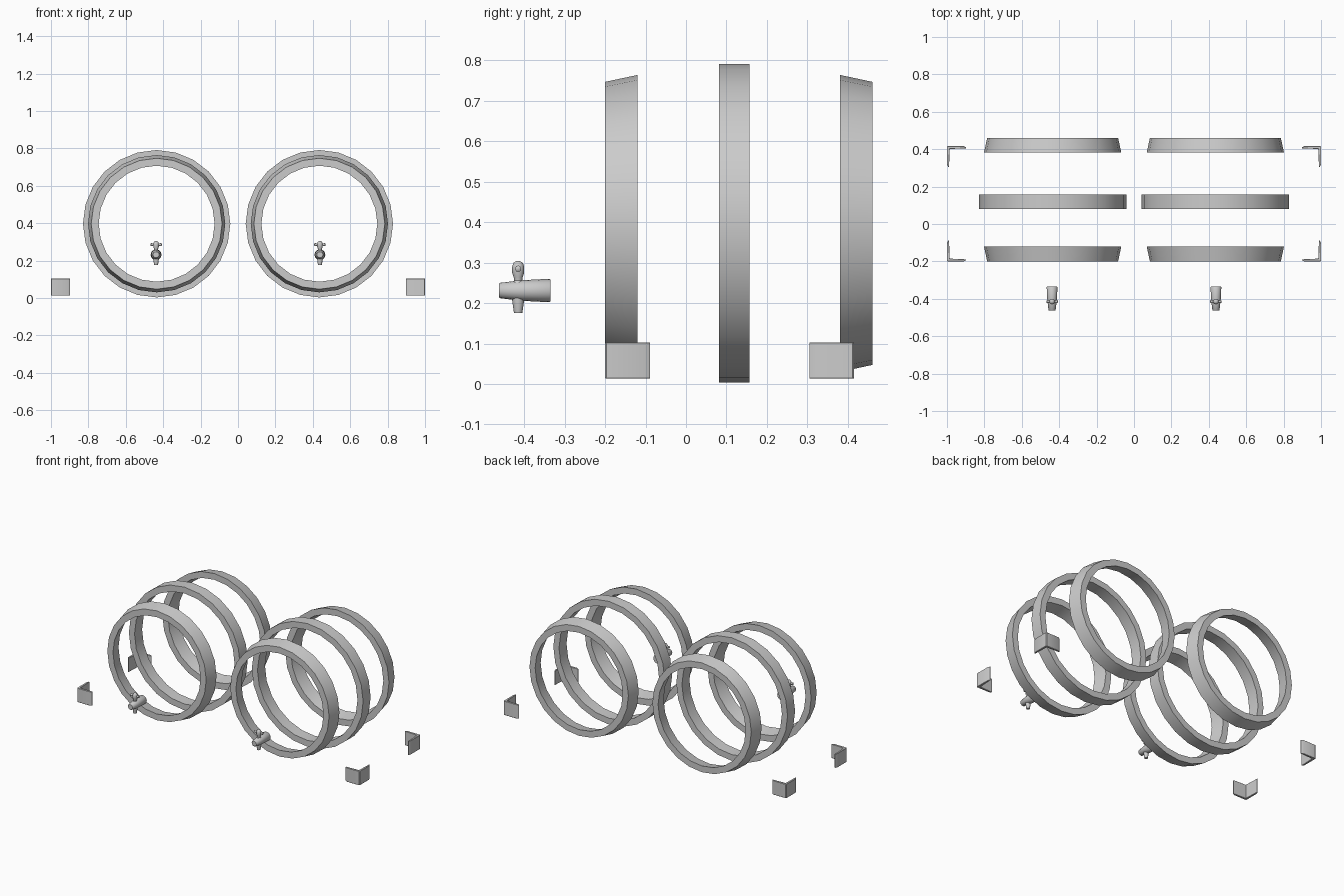
import bpy, bmesh
from math import sin, cos, pi, radians
from mathutils import Matrix

if "Cube" in bpy.data.objects:
    bpy.data.objects.remove(bpy.data.objects["Cube"])


def finish(bm, name, angle=40):
    bmesh.ops.recalc_face_normals(bm, faces=bm.faces)
    mesh = bpy.data.meshes.new(name)
    bm.to_mesh(mesh)
    bm.free()
    ob = bpy.data.objects.new(name, mesh)
    bpy.context.collection.objects.link(ob)
    bpy.ops.object.select_all(action='DESELECT')
    ob.select_set(True)
    bpy.context.view_layer.objects.active = ob
    bpy.ops.object.shade_smooth_by_angle(angle=radians(angle))
    return ob


def lathe(bm, profile, sides, matrix, closed=False):
    """Revolve (radius, height) points about local z, then place with matrix."""
    rings = [[bm.verts.new(matrix @ Matrix.Rotation(2 * pi * i / sides, 4, 'Z')
                           @ Matrix.Translation((r, 0, h)).translation)
              for i in range(sides)] for r, h in profile]
    n = len(rings)
    for k in range(n if closed else n - 1):
        a, b = rings[k], rings[(k + 1) % n]
        for i in range(sides):
            j = (i + 1) % sides
            bm.faces.new((a[i], a[j], b[j], b[i]))
    if not closed:
        bm.faces.new(rings[0])
        bm.faces.new(rings[-1])


ALONG_Y = Matrix.Rotation(-pi / 2, 4, 'X')   # local z -> world y
ALONG_X = Matrix.Rotation(pi / 2, 4, 'Y')    # local z -> world x


def hoop(name, x, y0, y1, r0, r1, t):
    bm = bmesh.new()
    profile = [(r0, y0), (r1, y1), (r1 - t, y1), (r0 - t, y0)]
    lathe(bm, profile, 24, Matrix.Translation((x, 0, 0.397)) @ ALONG_Y, closed=True)
    finish(bm, name)


def spigot(name, x):
    bm = bmesh.new()
    y, z = -0.415, 0.231
    # spout body
    lathe(bm, [(0.016, -0.463), (0.019, -0.46), (0.026, -0.402), (0.026, -0.395),
               (0.029, -0.338), (0.027, -0.335)], 16,
          Matrix.Translation((x, 0, z)) @ ALONG_Y)
    # vertical plug with rounded knob
    lathe(bm, [(0.010, 0.175), (0.011, 0.18), (0.015, 0.208), (0.015, 0.25),
               (0.010, 0.256), (0.011, 0.264), (0.015, 0.275), (0.015, 0.29),
               (0.011, 0.300), (0.004, 0.304)], 12, Matrix.Translation((x, y, 0)))
    # cross handle
    lathe(bm, [(0.004, -0.031), (0.008, -0.028), (0.008, -0.022), (0.005, -0.014),
               (0.005, 0.014), (0.008, 0.022), (0.008, 0.028), (0.004, 0.031)], 10,
          Matrix.Translation((x, y, 0.285)) @ ALONG_X)
    finish(bm, name)


def bracket(name, x, y, sx, sy):
    # L profile measured inwards from the outer corner
    prof = [(0.004, 0.0), (0.09, 0.0), (0.103, 0.007), (0.103, 0.011), (0.015, 0.015),
            (0.011, 0.111), (0.007, 0.111), (0.0, 0.097), (0.0, 0.004)]
    bm = bmesh.new()
    vs = [bm.verts.new((x - sx * u, y - sy * v, 0.013)) for u, v in prof]
    base = bm.faces.new(vs)
    top = bmesh.ops.extrude_face_region(bm, geom=[base])['geom']
    tv = [g for g in top if isinstance(g, bmesh.types.BMVert)]
    bmesh.ops.translate(bm, verts=tv, vec=(0, 0, 0.09))
    bmesh.ops.recalc_face_normals(bm, faces=bm.faces)
    # soften top and bottom rims
    rims = [e for e in bm.edges if abs(e.verts[0].co.z - e.verts[1].co.z) < 1e-5]
    bmesh.ops.bevel(bm, geom=rims, offset=0.0015, segments=1, affect='EDGES')
    finish(bm, name)


for side, s in (("left", -1), ("right", 1)):
    x = 0.435 * s
    # barrel hoops and tap
    hoop(f"{side}_front_hoop", x, -0.20, -0.12, 0.350, 0.367, 0.040)
    hoop(f"{side}_middle_hoop", x, 0.081, 0.157, 0.394, 0.394, 0.040)
    hoop(f"{side}_back_hoop", x, 0.381, 0.461, 0.367, 0.350, 0.040)
    spigot(f"{side}_spigot", 0.438 * s)
    # stand corner plates
    bracket(f"{side}_front_corner_plate", s, -0.20, s, -1)
    bracket(f"{side}_back_corner_plate", s, 0.416, s, 1)
